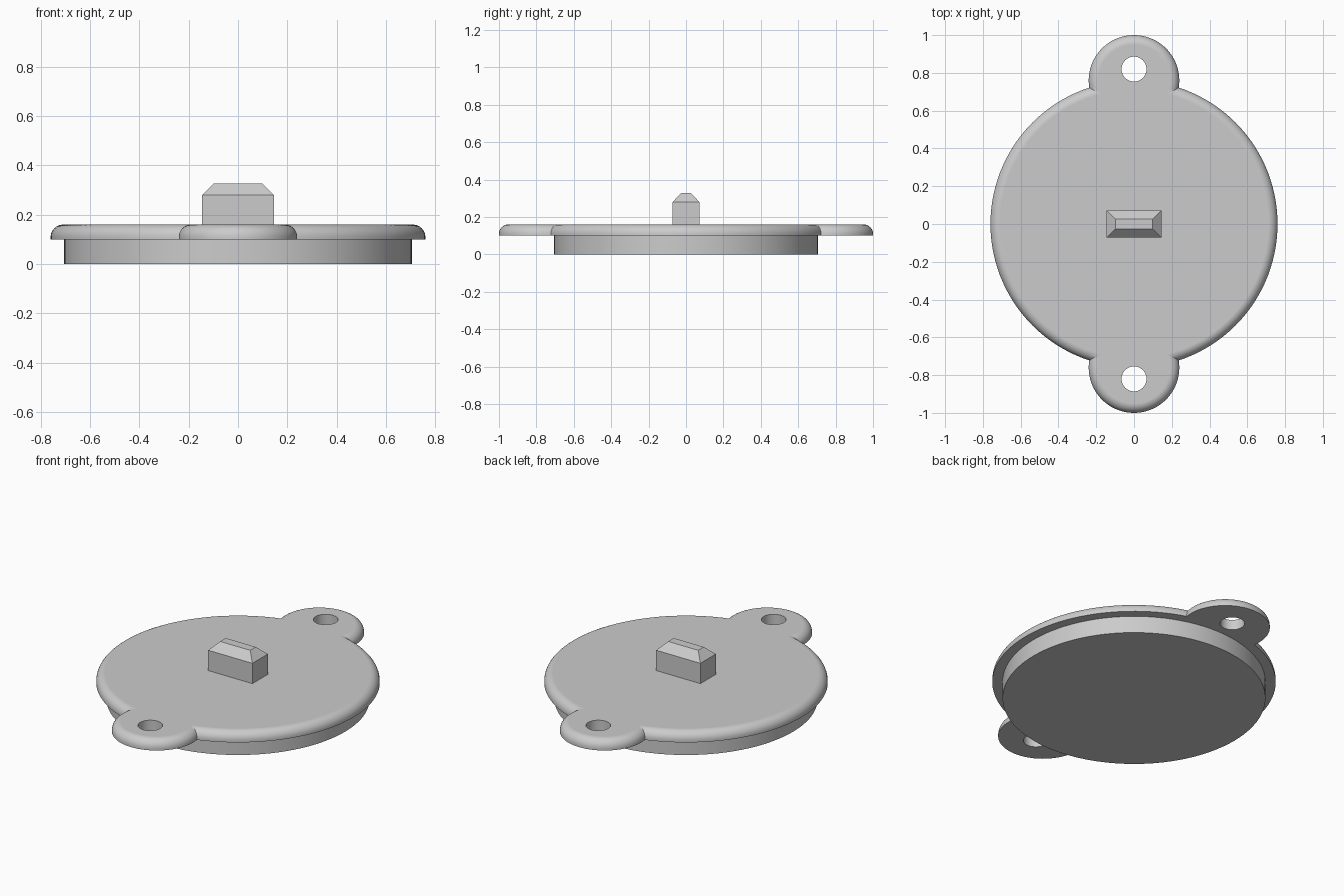
import bpy, bmesh
from math import sin, cos, pi, atan2, sqrt

if "Cube" in bpy.data.objects:
    bpy.data.objects.remove(bpy.data.objects["Cube"])

grey = bpy.data.materials.new("plain grey")
grey.use_nodes = True
colour = (0.6, 0.6, 0.6, 1)
grey.diffuse_color = colour
grey.node_tree.nodes["Principled BSDF"].inputs["Base Color"].default_value = colour

DISC_R, EAR_R, EAR_Y = 0.76, 0.24, 0.76
PLATE_Z, TOP_Z, FILLET = 0.10, 0.16, 0.05
HOLE_Y, HOLE_R = 0.82, 0.066


def circle(radius, n=96):
    return [(radius * cos(2 * pi * i / n), radius * sin(2 * pi * i / n)) for i in range(n)]


def outline(inset):
    """Disc merged with two round ears, all shrunk by the inset."""
    big, small = DISC_R - inset, EAR_R - inset
    y = (big ** 2 - small ** 2 + EAR_Y ** 2) / (2 * EAR_Y)
    x = sqrt(big ** 2 - y ** 2)
    a, b = atan2(y, x), atan2(y - EAR_Y, x)
    half = []
    for i in range(48):
        t = -a + 2 * a * i / 48
        half.append((big * cos(t), big * sin(t)))
    for i in range(40):
        t = b + (pi - 2 * b) * i / 40
        half.append((small * cos(t), EAR_Y + small * sin(t)))
    return half + [(-px, -py) for px, py in half]


def loft(name, layers):
    """Skin a stack of (points, z) loops and cap both ends."""
    bm = bmesh.new()
    rings = [[bm.verts.new((x, y, z)) for x, y in pts] for pts, z in layers]
    for low, high in zip(rings, rings[1:]):
        n = len(low)
        for i in range(n):
            j = (i + 1) % n
            bm.faces.new((low[i], low[j], high[j], high[i]))
    bm.faces.new(rings[0][::-1])
    bm.faces.new(rings[-1])
    mesh = bpy.data.meshes.new(name)
    bm.to_mesh(mesh)
    bm.free()
    mesh.materials.append(grey)
    obj = bpy.data.objects.new(name, mesh)
    bpy.context.collection.objects.link(obj)
    return obj


def activate(obj):
    bpy.ops.object.select_all(action="DESELECT")
    obj.select_set(True)
    bpy.context.view_layer.objects.active = obj


def smooth(obj):
    activate(obj)
    bpy.ops.object.shade_smooth_by_angle(angle=pi / 6)
    obj.modifiers.new("flat caps", "WEIGHTED_NORMAL").keep_sharp = True


# Cover plate with ears and a rounded upper rim
layers = [(outline(0), PLATE_Z)]
for i in range(9):
    t = pi / 2 * i / 8
    layers.append((outline(FILLET * (1 - cos(t))), TOP_Z - FILLET + FILLET * sin(t)))
plate = loft("cover_plate", layers)

# Screw holes through the ears
for side in (-1, 1):
    pts = [(x, y + side * HOLE_Y) for x, y in circle(HOLE_R, 48)]
    cutter = loft("hole_cutter", [(pts, 0.05), (pts, 0.25)])
    cutter.hide_render = True
    cut = plate.modifiers.new("hole", "BOOLEAN")
    cut.operation, cut.solver, cut.object = "DIFFERENCE", "EXACT", cutter
    activate(plate)
    bpy.ops.object.modifier_apply(modifier=cut.name)
    bpy.data.objects.remove(cutter)
smooth(plate)

# Round plug under the plate
plug = loft("plug", [(circle(0.705), 0), (circle(0.705), PLATE_Z + 0.01)])
smooth(plug)


# Chamfered grip block on top
def rectangle(x, y):
    return [(-x, -y), (x, -y), (x, y), (-x, y)]


base = rectangle(0.145, 0.072)
loft("grip", [(base, TOP_Z - 0.01), (base, 0.28), (rectangle(0.098, 0.026), 0.327)])
